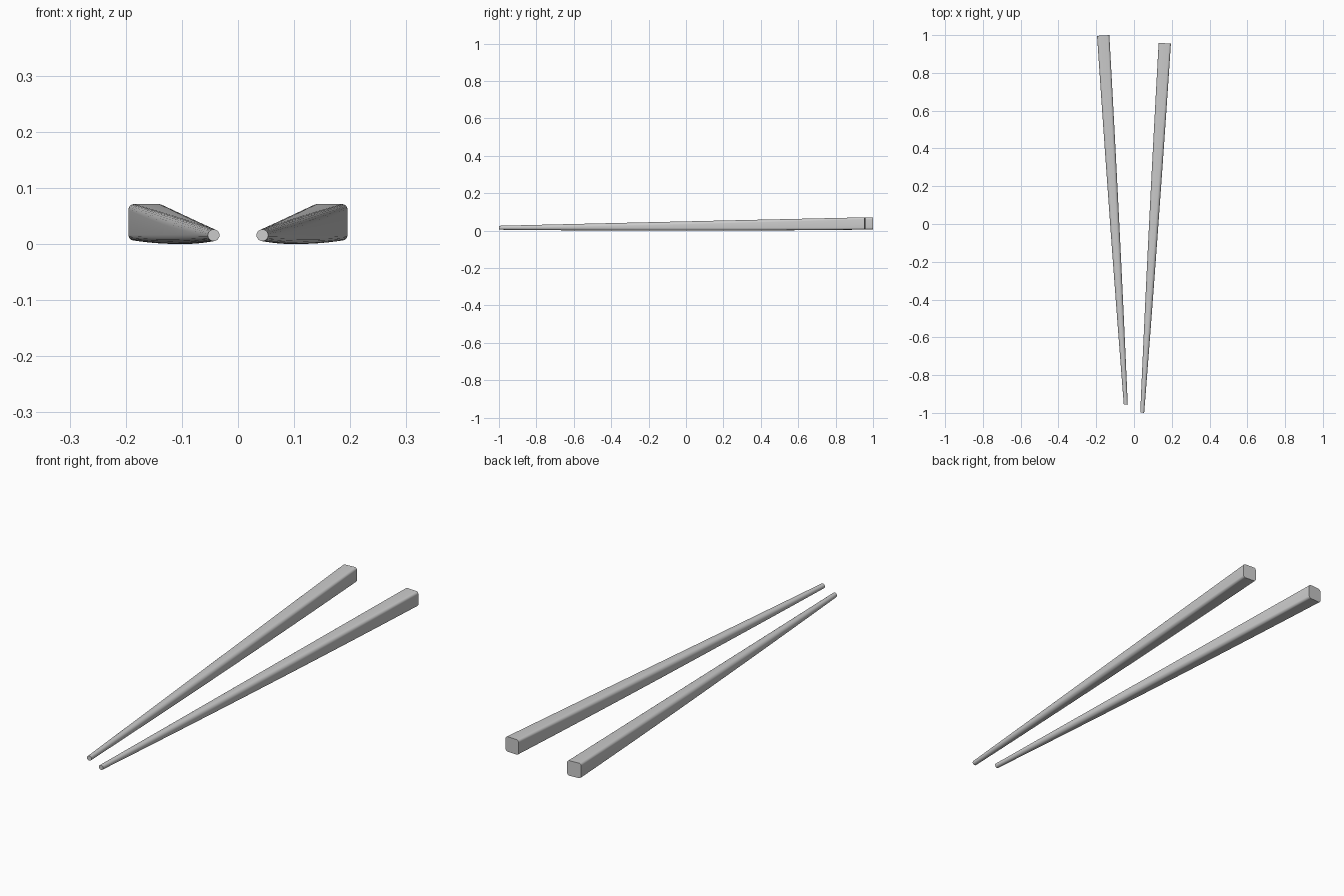
import bpy, bmesh, math
from mathutils import Vector

if "Cube" in bpy.data.objects:
    bpy.data.objects.remove(bpy.data.objects["Cube"])

RINGS, CORNER = 24, 6


def section(half, round_factor):
    """Rounded square outline: round_factor 1 gives a circle."""
    r = half * round_factor
    pts = []
    for q in range(4):
        a0 = q * math.pi / 2
        cx = math.copysign(half - r, math.cos(a0 + math.pi / 4))
        cz = math.copysign(half - r, math.sin(a0 + math.pi / 4))
        for i in range(CORNER + 1):
            a = a0 + (i + (0.001 if i == 0 else -0.001 if i == CORNER else 0)) / CORNER * math.pi / 2
            pts.append((cx + r * math.cos(a), cz + r * math.sin(a)))
    return pts


def chopstick(name, tip, butt):
    tip, butt = Vector(tip), Vector(butt)
    axis = (butt - tip).normalized()
    side = Vector((axis.y, -axis.x))
    bm = bmesh.new()
    rings = []
    for k in range(RINGS + 1):
        t = k / RINGS
        # gently bulging taper, round tip to rounded-square handle
        half = 0.0105 + 0.034 * t - 0.012 * t * t
        z = 0.0155 + 0.013 * t + 0.010 * t * t
        c = tip.lerp(butt, t)
        ring = []
        for u, v in section(half, 1.0 - 0.68 * t):
            p = c + side * u
            ring.append(bm.verts.new((p.x, p.y, z + v)))
        rings.append(ring)
    n = len(rings[0])
    for a, b in zip(rings, rings[1:]):
        for i in range(n):
            j = (i + 1) % n
            bm.faces.new((a[i], a[j], b[j], b[i]))
    # flat end caps
    bm.faces.new(rings[0][::-1])
    bm.faces.new(rings[-1])
    bmesh.ops.recalc_face_normals(bm, faces=bm.faces)
    mesh = bpy.data.meshes.new(name)
    bm.to_mesh(mesh)
    bm.free()
    ob = bpy.data.objects.new(name, mesh)
    bpy.context.collection.objects.link(ob)
    bpy.ops.object.select_all(action='DESELECT')
    ob.select_set(True)
    bpy.context.view_layer.objects.active = ob
    bpy.ops.object.shade_smooth_by_angle(angle=math.radians(40))


# two sticks, mirrored and slightly offset lengthwise
chopstick("left_chopstick", (-0.0435, -0.956), (-0.163, 0.998))
chopstick("right_chopstick", (0.0435, -0.999), (0.163, 0.957))
